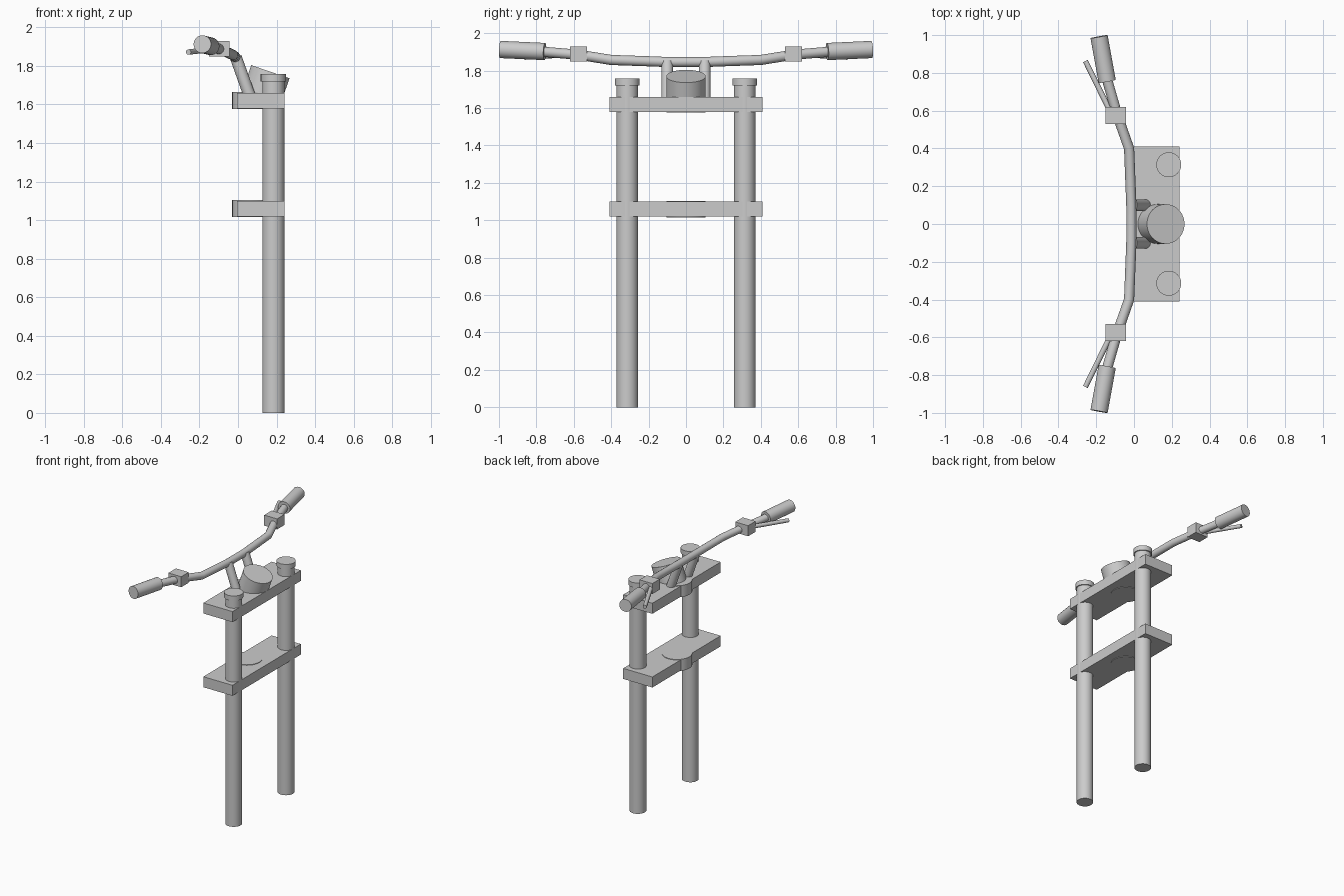
import bpy
from mathutils import Vector

if "Cube" in bpy.data.objects:
    bpy.data.objects.remove(bpy.data.objects["Cube"])


def smooth(o):
    bpy.ops.object.select_all(action='DESELECT')
    o.select_set(True)
    bpy.context.view_layer.objects.active = o
    bpy.ops.object.shade_smooth_by_angle()


def rod(name, a, b, r, r2=None, sides=32):
    a, b = Vector(a), Vector(b)
    d = b - a
    bpy.ops.mesh.primitive_cone_add(
        vertices=sides, radius1=r, radius2=r if r2 is None else r2,
        depth=d.length, location=(a + b) / 2,
        rotation=d.to_track_quat('Z', 'Y').to_euler())
    o = bpy.context.object
    o.name = name
    smooth(o)
    return o


def box(name, center, size):
    bpy.ops.mesh.primitive_cube_add(size=1, location=center)
    o = bpy.context.object
    o.name = name
    o.scale = size
    bpy.ops.object.transform_apply(location=False, rotation=False, scale=True)
    return o


# Triple clamps with a steering stem boss
for name, z in (("lower", 1.06), ("upper", 1.62)):
    box(name + "_clamp", (0.118, 0, z), (0.245, 0.82, 0.08))
    rod(name + "_stem_boss", (0.075, 0, z - 0.044), (0.075, 0, z + 0.044), 0.105)

# Tilted instrument gauge
rod("gauge", (0.118, 0, 1.625), (0.168, 0, 1.77), 0.105, sides=48)

# Handlebar swept along a path
half = [(-0.014, 0.10, 1.846), (-0.018, 0.20, 1.850),
        (-0.026, 0.40, 1.857), (-0.088, 0.575, 1.885), (-0.15, 0.79, 1.903)]
path = [(x, -y, z) for x, y, z in reversed(half)] + half
cu = bpy.data.curves.new("handlebar", 'CURVE')
cu.dimensions = '3D'
cu.bevel_depth = 0.027
cu.bevel_resolution = 6
cu.use_fill_caps = True
sp = cu.splines.new('POLY')
sp.points.add(len(path) - 1)
for p, c in zip(sp.points, path):
    p.co = (*c, 1)
bar = bpy.data.objects.new("handlebar", cu)
bpy.context.collection.objects.link(bar)
bpy.ops.object.select_all(action='DESELECT')
bar.select_set(True)
bpy.context.view_layer.objects.active = bar
bpy.ops.object.convert(target='MESH')
smooth(bpy.context.object)

# Parts repeated on each side
for s, side in ((-1, "right"), (1, "left")):
    # Fork tube and cap
    rod("fork_tube_" + side, (0.184, s * 0.314, 0), (0.184, s * 0.314, 1.73), 0.058)
    rod("fork_cap_" + side, (0.184, s * 0.314, 1.72), (0.184, s * 0.314, 1.757), 0.066)
    # Handlebar riser
    rod("riser_" + side, (0.062, s * 0.1, 1.64), (-0.012, s * 0.1, 1.847), 0.031)
    # Grip, switch box and lever
    rod("grip_" + side, (-0.142, s * 0.755, 1.902), (-0.185, s * 0.992, 1.913), 0.046)
    box("switch_box_" + side, (-0.097, s * 0.575, 1.889), (0.108, 0.09, 0.08))
    rod("lever_" + side, (-0.125, s * 0.595, 1.888), (-0.257, s * 0.862, 1.872), 0.015, 0.014, 16)
